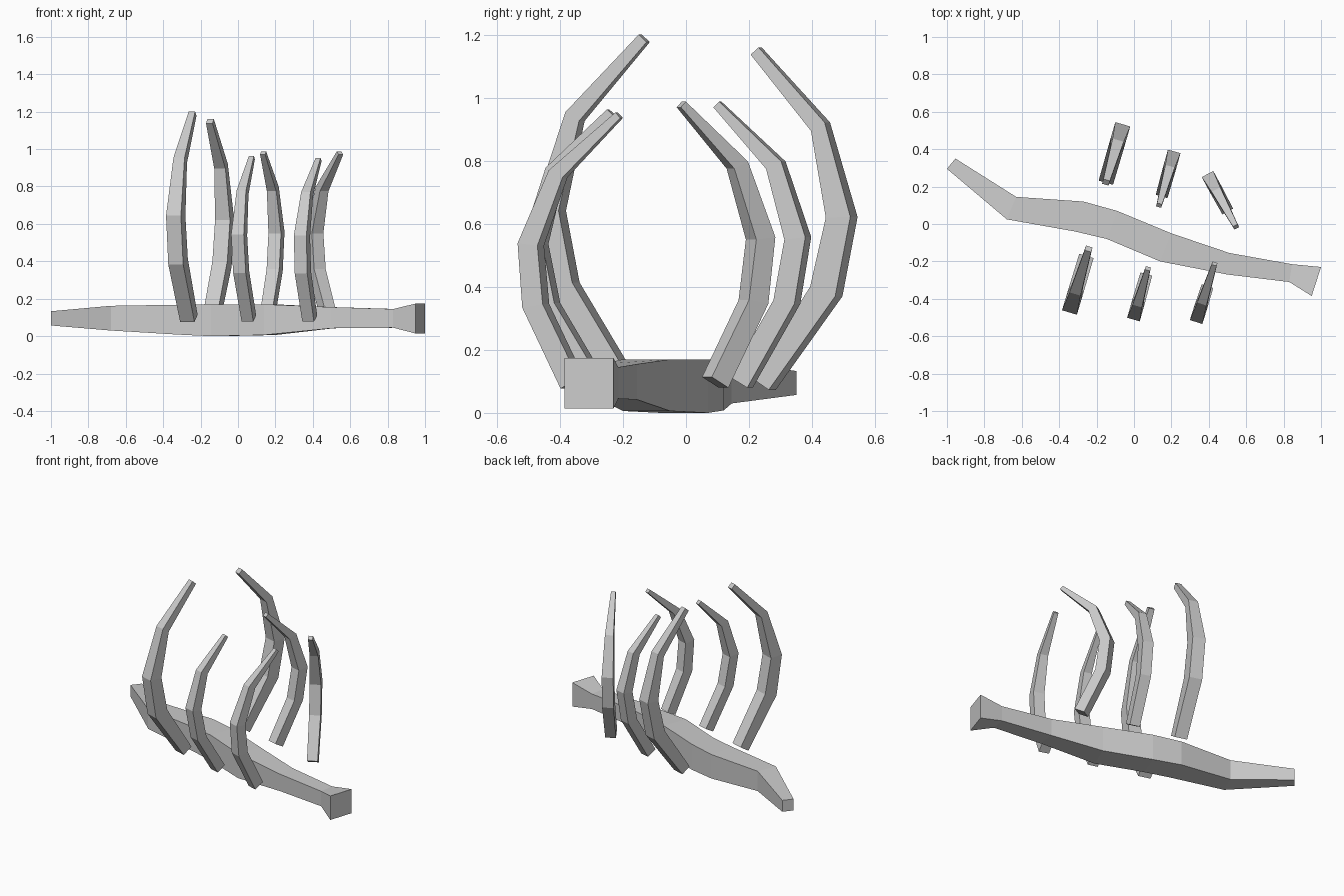
import bpy
import bmesh
from mathutils import Vector

cube = bpy.data.objects.get("Cube")
if cube:
    bpy.data.objects.remove(cube, do_unlink=True)

bone = bpy.data.materials.new("pale_grey_bone")
bone.use_nodes = True
COLOR = (0.6, 0.6, 0.6, 1)
bone.diffuse_color = COLOR
bone.node_tree.nodes["Principled BSDF"].inputs["Base Color"].default_value = COLOR


def loft(name, rings):
    """Skin a list of four-cornered rings and cap both ends."""
    bm = bmesh.new()
    loops = [[bm.verts.new(p) for p in ring] for ring in rings]
    for a, b in zip(loops, loops[1:]):
        for i in range(4):
            j = (i + 1) % 4
            bm.faces.new((a[i], a[j], b[j], b[i]))
    bm.faces.new(loops[0])
    bm.faces.new(loops[-1])
    bmesh.ops.recalc_face_normals(bm, faces=bm.faces)
    mesh = bpy.data.meshes.new(name)
    bm.to_mesh(mesh)
    bm.free()
    mesh.materials.append(bone)
    obj = bpy.data.objects.new(name, mesh)
    bpy.context.collection.objects.link(obj)
    return obj


# Spine stations: front x, front y, back x, back y, bottom z, top z
SPINE = [
    (-1.0, 0.295, -0.955, 0.35, 0.057, 0.133),
    (-0.68, 0.025, -0.63, 0.145, 0.03, 0.162),
    (-0.315, -0.04, -0.27, 0.12, 0.008, 0.168),
    (-0.145, -0.08, -0.09, 0.07, 0.0, 0.17),
    (0.14, -0.2, 0.2, -0.05, 0.006, 0.17),
    (0.5, -0.27, 0.51, -0.155, 0.042, 0.155),
    (0.83, -0.31, 0.845, -0.215, 0.045, 0.145),
    (0.95, -0.385, 1.0, -0.23, 0.014, 0.174),
]
loft("spine", [[(fx, fy, lo), (bx, by, lo), (bx, by, hi), (fx, fy, hi)]
               for fx, fy, bx, by, lo, hi in SPINE])

# Rib profiles: inner reach, inner z, outer reach, outer z, width
SMALL = [
    (0.25, 0.114, 0.192, 0.08, 0.065),
    (0.105, 0.358, 0.036, 0.346, 0.07),
    (0.069, 0.55, 0, 0.558, 0.07),
    (0.132, 0.775, 0.082, 0.798, 0.052),
    (0.309, 0.97, 0.29, 0.988, 0.028),
]
TALL = [
    (0.325, 0.11, 0.27, 0.073, 0.08),
    (0.133, 0.4, 0.05, 0.37, 0.083),
    (0.081, 0.62, 0, 0.622, 0.083),
    (0.133, 0.895, 0.088, 0.922, 0.062),
    (0.336, 1.137, 0.31, 1.16, 0.036),
]


def rib(name, profile, x, y, slope, scale=1, lean=0):
    """Curved rib whose widest outer point is (x, y), bending towards the middle."""
    inward = Vector((slope, 1, 0)).normalized() * (-1 if y > 0 else 1)
    side = Vector((inward.y, -inward.x, 0))
    mid_z = profile[2][3]
    rings = []
    for si, zi, so, zo, width in profile:
        ring = []
        for s, z, half in ((si, zi, -1), (si, zi, 1), (so, zo, 1), (so, zo, -1)):
            p = Vector((x, y, z * scale))
            reach = s * scale + lean * (z - mid_z)
            ring.append(p + inward * reach + side * half * width / 2)
        rings.append(ring)
    loft(name, rings)


# Front ribs
rib("front_tall_rib", TALL, -0.345, -0.473, 0.3, 1.035, 0.04)
rib("front_middle_rib", SMALL, -0.003, -0.511, 0.283, 0.975, -0.02)
rib("front_end_rib", SMALL, 0.332, -0.524, 0.317, 0.965, 0.09)

# Back ribs
rib("back_tall_rib", TALL, -0.06, 0.533, 0.29)
rib("back_middle_rib", SMALL, 0.215, 0.388, 0.28)
rib("back_end_rib", SMALL, 0.393, 0.267, -0.54, 1, 0.05)
